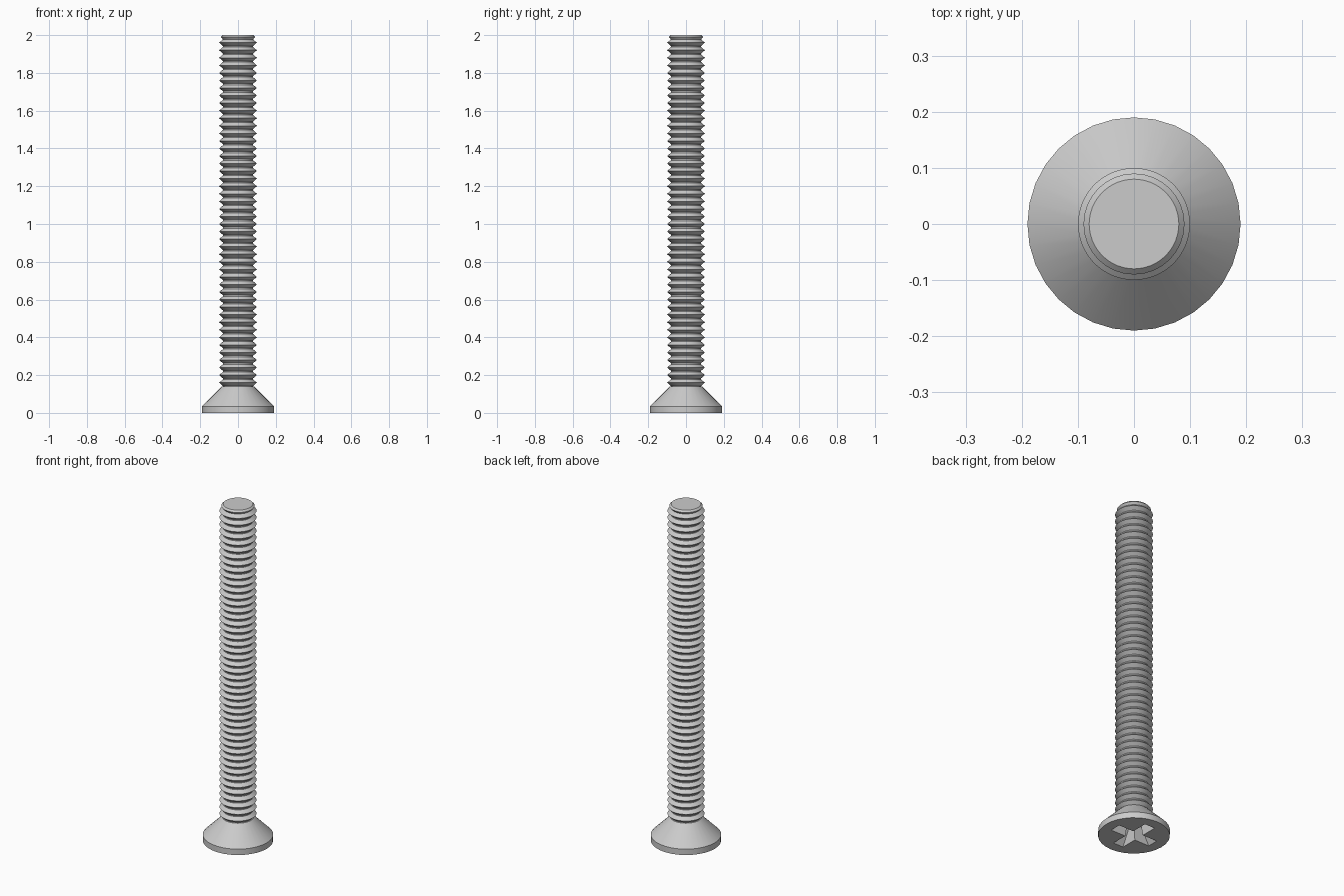
import bpy, bmesh, math

cube = bpy.data.objects.get("Cube")
if cube:
    bpy.data.objects.remove(cube)

SEGMENTS = 32
PITCH = 0.04
ROOT, CREST = 0.08, 0.10
HEAD_R, HEAD_TOP = 0.19, 0.14

steel = bpy.data.materials.new("light grey steel")
steel.use_nodes = True
steel.diffuse_color = (0.6, 0.6, 0.6, 1)
steel.node_tree.nodes["Principled BSDF"].inputs["Base Color"].default_value = (0.6, 0.6, 0.6, 1)


def make_object(name, bm):
    bmesh.ops.recalc_face_normals(bm, faces=bm.faces)
    mesh = bpy.data.meshes.new(name)
    bm.to_mesh(mesh)
    bm.free()
    mesh.materials.append(steel)
    obj = bpy.data.objects.new(name, mesh)
    bpy.context.collection.objects.link(obj)
    return obj


def loft(name, rings):
    """Closed solid through a list of equal-length point rings."""
    bm = bmesh.new()
    loops = [[bm.verts.new(p) for p in ring] for ring in rings]
    count = len(loops[0])
    for low, high in zip(loops, loops[1:]):
        for i in range(count):
            j = (i + 1) % count
            bm.faces.new((low[i], low[j], high[j], high[i]))
    bm.faces.new(loops[0])
    bm.faces.new(loops[-1])
    return make_object(name, bm)


def circle(radius, z):
    step = math.tau / SEGMENTS
    return [(radius * math.cos(i * step), radius * math.sin(i * step), z) for i in range(SEGMENTS)]


def cross(length, half_width, z):
    """Outline of a four-armed cross along x and y."""
    points = []
    for k in range(4):
        c, s = math.cos(k * math.pi / 2), math.sin(k * math.pi / 2)
        for x, y in ((length, -half_width), (length, half_width), (half_width, half_width)):
            points.append((x * c - y * s, x * s + y * c, z))
    return points


def smooth(obj, degrees):
    bpy.ops.object.select_all(action="DESELECT")
    obj.select_set(True)
    bpy.context.view_layer.objects.active = obj
    bpy.ops.object.shade_smooth_by_angle(angle=math.radians(degrees))


# Countersunk head with a short rim
head = loft("head", [circle(HEAD_R, 0), circle(HEAD_R, 0.035), circle(0.085, HEAD_TOP)])

# Tapered cross-shaped drive recess
cutter = loft("recess_cutter", [cross(0.135, 0.034, -0.01), cross(0.13, 0.033, 0),
                                cross(0.06, 0.022, 0.1)])
cutter.hide_render = True
cut = head.modifiers.new("drive_recess", "BOOLEAN")
cut.operation = "DIFFERENCE"
cut.solver = "EXACT"
cut.object = cutter
bpy.context.view_layer.objects.active = head
bpy.ops.object.modifier_apply(modifier=cut.name)
bpy.data.objects.remove(cutter)
smooth(head, 25)

# Shaft with ring-shaped thread ridges
profile = [(ROOT, HEAD_TOP - 0.005)]
ridges = round((1.98 - HEAD_TOP) / PITCH)
for n in range(ridges):
    z = HEAD_TOP + n * PITCH
    profile += [(ROOT, z + 0.003), (CREST, z + PITCH / 2), (ROOT, z + PITCH - 0.003)]
# Partial last ridge and flat tip
profile += [(0.09, 1.99), (ROOT, 2.0)]
shaft = loft("threaded_shaft", [circle(r, z) for r, z in profile])
smooth(shaft, 25)
